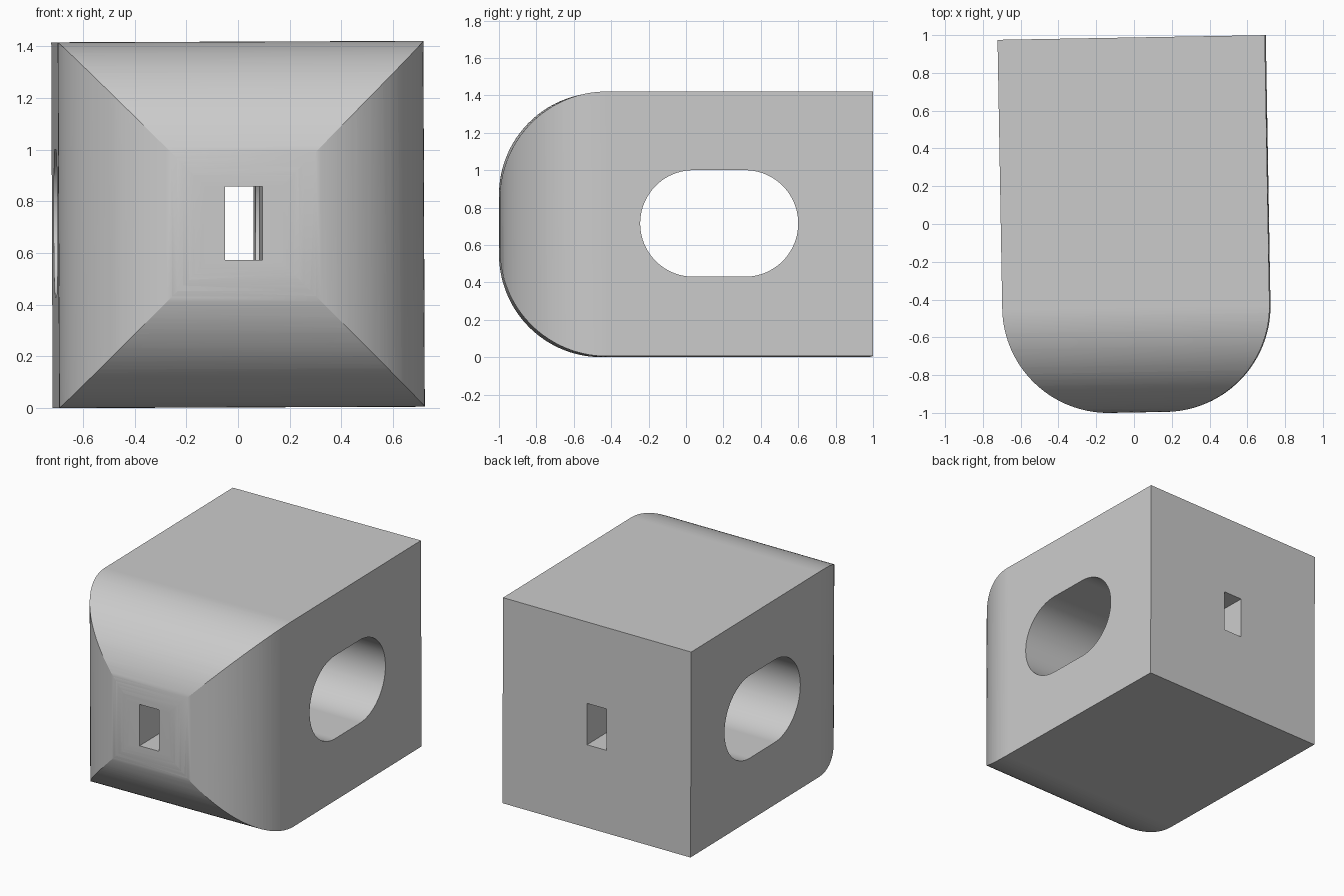
import bpy, bmesh
from math import sin, cos, radians
from mathutils import Matrix, Vector

cube = bpy.data.objects.get("Cube")
if cube:
    bpy.data.objects.remove(cube, do_unlink=True)

WIDTH, LENGTH, ROUND = 1.415, 1.985, 0.56
CENTRE = Vector((0.005, -0.005, 0.71))
# The block stands slightly turned and rolled
TILT = (Matrix.Translation(CENTRE) @ Matrix.Rotation(radians(1), 4, 'Z')
        @ Matrix.Rotation(radians(-0.22), 4, 'Y'))

grey = bpy.data.materials.new("light grey")
grey.use_nodes = True
colour = (0.6, 0.6, 0.6, 1)
grey.diffuse_color = colour
grey.node_tree.nodes["Principled BSDF"].inputs["Base Color"].default_value = colour


def arc(cx, cy, r, start, end, steps):
    angles = [radians(start + (end - start) * i / steps) for i in range(steps + 1)]
    return [(cx + r * cos(a), cy + r * sin(a)) for a in angles]


def extrude_profile(name, points, axis, depth, matrix):
    """Prism of a closed profile; axis is 'X' (profile in y, z) or 'Z' (profile in x, y)."""
    bm = bmesh.new()
    half = depth / 2
    if axis == 'X':
        verts = [bm.verts.new((-half, a, b)) for a, b in points]
        step = Vector((depth, 0, 0))
    else:
        verts = [bm.verts.new((a, b, -half)) for a, b in points]
        step = Vector((0, 0, depth))
    face = bm.faces.new(verts)
    result = bmesh.ops.extrude_face_region(bm, geom=[face])
    moved = [g for g in result["geom"] if isinstance(g, bmesh.types.BMVert)]
    bmesh.ops.translate(bm, verts=moved, vec=step)
    bmesh.ops.recalc_face_normals(bm, faces=bm.faces)
    bm.transform(matrix)
    mesh = bpy.data.meshes.new(name)
    bm.to_mesh(mesh)
    bm.free()
    mesh.materials.append(grey)
    obj = bpy.data.objects.new(name, mesh)
    bpy.context.collection.objects.link(obj)
    return obj


def combine(target, tool, operation):
    mod = target.modifiers.new(operation, 'BOOLEAN')
    mod.operation, mod.object, mod.solver = operation, tool, 'EXACT'
    bpy.context.view_layer.objects.active = target
    bpy.ops.object.modifier_apply(modifier=mod.name)
    bpy.data.objects.remove(tool, do_unlink=True)


# Body: the same round-nosed outline crossed in plan and in side elevation
w, l = WIDTH / 2, LENGTH / 2
nose = arc(-w + ROUND, -l + ROUND, ROUND, 180, 270, 40)
nose += arc(w - ROUND, -l + ROUND, ROUND, 270, 360, 40)
plan = nose + [(w, l), (-w, l)]
side = [(y, z) for z, y in plan]
block = extrude_profile("block", plan, 'Z', WIDTH + 0.2, TILT)
combine(block, extrude_profile("side_cutter", side, 'X', WIDTH + 0.2, TILT), 'INTERSECT')

# Long oval slot from side to side
r = 0.285
oval = arc(0.315, 0.715, r, -90, 90, 40) + arc(0.04, 0.715, r, 90, 270, 40)
combine(block, extrude_profile("slot_cutter", oval, 'X', 3, Matrix()), 'DIFFERENCE')

# Small rectangular channel from front to back
hw, hh = 0.0725, 0.1425
channel = [(-hw, -3), (hw, -3), (hw, 3), (-hw, 3)]
lift = Matrix.Translation((0, 0, 0.005))
combine(block, extrude_profile("channel_cutter", channel, 'Z', 2 * hh, lift @ TILT), 'DIFFERENCE')

# Smooth curves, crisp edges
bpy.ops.object.select_all(action='DESELECT')
block.select_set(True)
bpy.context.view_layer.objects.active = block
bpy.ops.object.shade_smooth_by_angle(angle=radians(20))
weighted = block.modifiers.new("flat_faces", 'WEIGHTED_NORMAL')
weighted.keep_sharp = True
